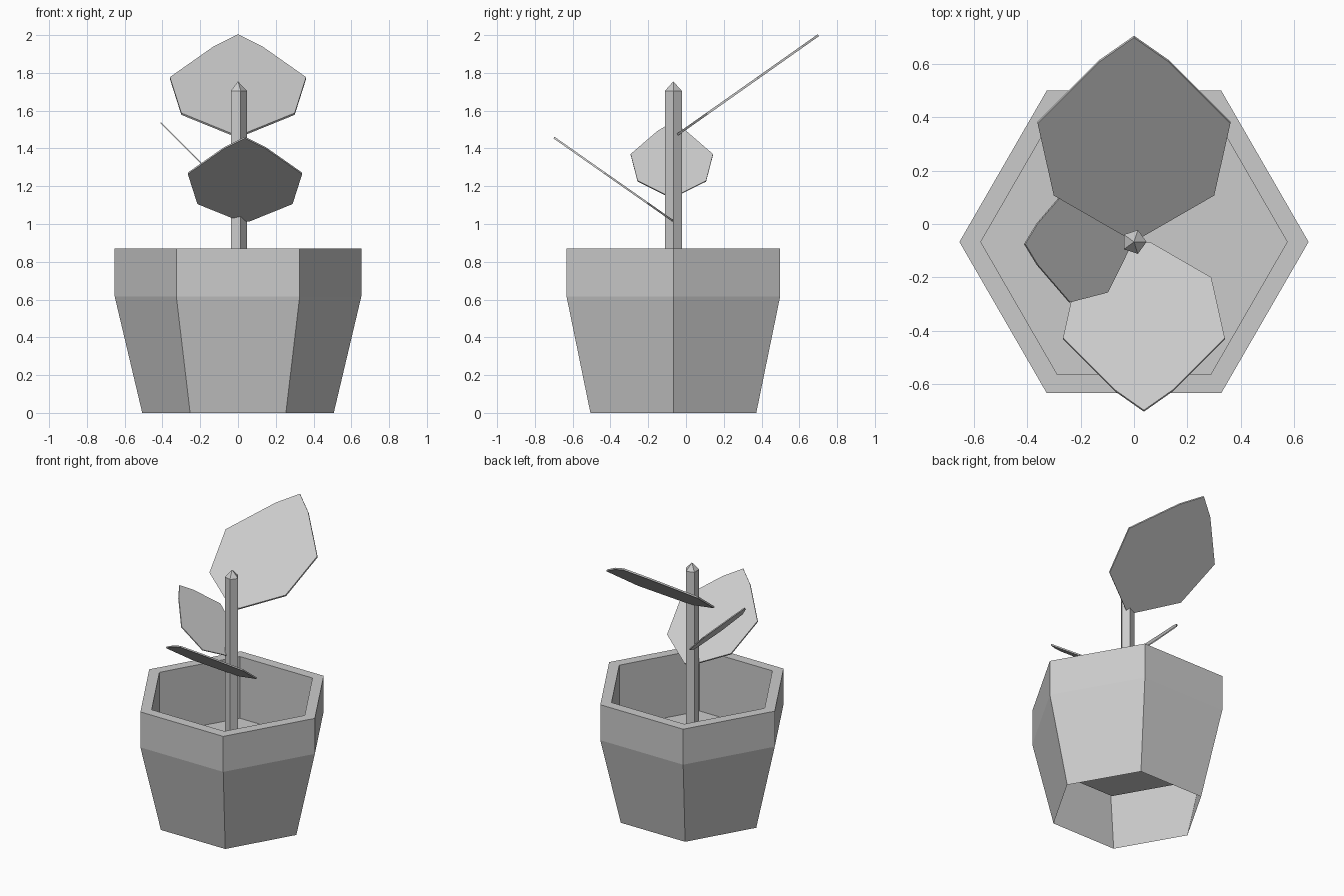
import bpy, bmesh
from math import cos, sin, pi, radians
from mathutils import Vector

if "Cube" in bpy.data.objects:
    bpy.data.objects.remove(bpy.data.objects["Cube"])

AXIS_Y = -0.067   # pot and stem axis


def make_object(name, bm):
    bmesh.ops.recalc_face_normals(bm, faces=bm.faces)
    mesh = bpy.data.meshes.new(name)
    bm.to_mesh(mesh)
    bm.free()
    ob = bpy.data.objects.new(name, mesh)
    bpy.context.collection.objects.link(ob)
    return ob


def lathe(name, profile, sides, cap_end=False, tip=None):
    """Join regular polygon rings given as (radius, z)."""
    bm = bmesh.new()
    rings = [[bm.verts.new((r * cos(2 * pi * i / sides),
                            AXIS_Y + r * sin(2 * pi * i / sides), z))
              for i in range(sides)] for r, z in profile]
    for a, b in zip(rings, rings[1:]):
        for i in range(sides):
            j = (i + 1) % sides
            bm.faces.new((a[i], a[j], b[j], b[i]))
    if cap_end:
        bm.faces.new(rings[-1])
    if tip is not None:
        top = bm.verts.new((0, AXIS_Y, tip))
        for i in range(sides):
            bm.faces.new((rings[-1][i], rings[-1][(i + 1) % sides], top))
    return make_object(name, bm)


def leaf(name, base, heading, pitch, length):
    """Flat pointed leaf rising from base; the outline is mirrored."""
    half = [(0.03, 0.0), (0.328, 0.21), (0.394, 0.57), (0.14, 0.88)]
    outline = half + [(0, 1)] + [(-w, t) for w, t in reversed(half)]
    h, p = radians(heading), radians(pitch)
    along = Vector((cos(h) * cos(p), sin(h) * cos(p), sin(p)))
    across = Vector((sin(h), -cos(h), 0))
    bm = bmesh.new()
    bm.faces.new([bm.verts.new(Vector(base) + along * t * length + across * w * length)
                  for w, t in outline])
    ob = make_object(name, bm)
    mod = ob.modifiers.new("thickness", 'SOLIDIFY')
    mod.thickness = 0.013 * length
    mod.offset = 0


# Hexagonal pot: open underneath, rim band, straight inner wall, raised floor
lathe("pot", [(0.507, 0), (0.653, 0.617), (0.653, 0.87), (0.573, 0.87), (0.573, 0.43)],
      6, cap_end=True)

# Five-sided stem with a pointed tip
lathe("stem", [(0.047, 0.43), (0.047, 1.705)], 5, tip=1.755)

# Three leaves: back, front, left
leaf("back_leaf", (0, -0.047, 1.472), 90, 35.2, 0.915)
leaf("front_leaf", (0.037, -0.07, 1.017), -90, 35, 0.768)
leaf("left_leaf", (-0.018, -0.075, 1.145), 180, 45, 0.553)
